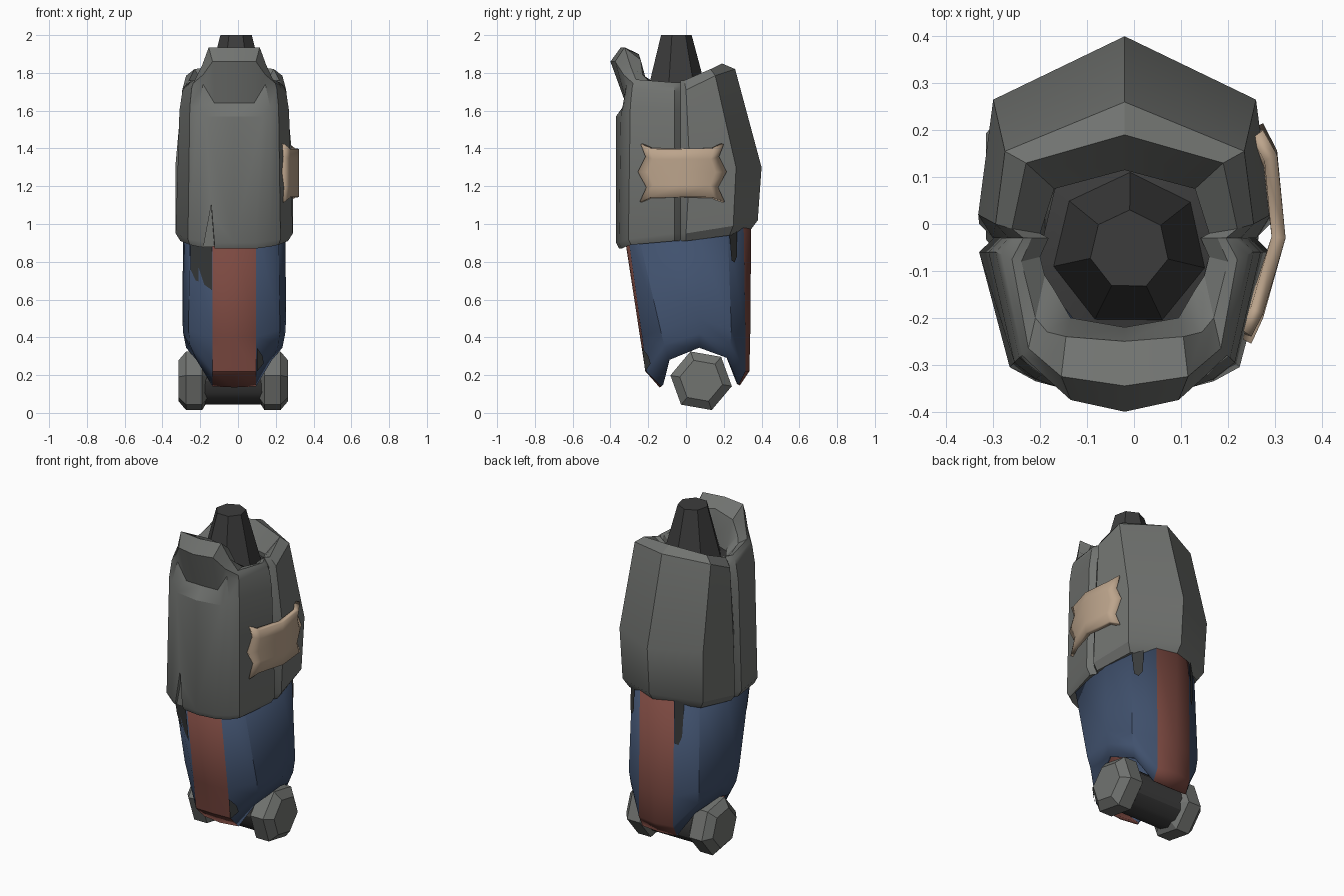
import bpy, bmesh, math
from mathutils import Vector

if "Cube" in bpy.data.objects:
    bpy.data.objects.remove(bpy.data.objects["Cube"])

CX = -0.02  # mirror plane of the body


def mat(name, col):
    m = bpy.data.materials.new(name)
    m.diffuse_color = (*col, 1)
    m.use_nodes = True
    m.node_tree.nodes["Principled BSDF"].inputs["Base Color"].default_value = m.diffuse_color
    return m


GREY = mat("armour grey", (0.165, 0.172, 0.163))
DARK = mat("dark metal", (0.045, 0.045, 0.045))
BLUE = mat("blue paint", (0.052, 0.083, 0.155))
RED = mat("red stripe", (0.20, 0.066, 0.052))
TAN = mat("tan tape", (0.50, 0.37, 0.26))
CHIP = mat("chipped paint", (0.042, 0.045, 0.045))


def finish(name, bm, mats, angle=30):
    bmesh.ops.recalc_face_normals(bm, faces=bm.faces)
    me = bpy.data.meshes.new(name)
    bm.to_mesh(me)
    bm.free()
    ob = bpy.data.objects.new(name, me)
    bpy.context.collection.objects.link(ob)
    for m in mats:
        me.materials.append(m)
    bpy.ops.object.select_all(action='DESELECT')
    ob.select_set(True)
    bpy.context.view_layer.objects.active = ob
    if angle:
        bpy.ops.object.shade_smooth_by_angle(angle=math.radians(angle))
    return ob


def apply(ob, kind, **props):
    m = ob.modifiers.new(kind, kind)
    for k, v in props.items():
        setattr(m, k, v)
    bpy.context.view_layer.objects.active = ob
    bpy.ops.object.modifier_apply(modifier=m.name)


def loft(cols, wrap_cols=False, wrap_rows=False, caps=False):
    """Skin a grid of points; cols is a list of point columns."""
    bm = bmesh.new()
    vs = [[bm.verts.new(p) for p in c] for c in cols]
    n, r = len(vs), len(vs[0])
    for i in range(n if wrap_cols else n - 1):
        a, b = vs[i], vs[(i + 1) % n]
        for j in range(r if wrap_rows else r - 1):
            k = (j + 1) % r
            bm.faces.new((a[j], b[j], b[k], a[k]))
    if caps and wrap_rows:
        bm.faces.new(vs[0])
        bm.faces.new(vs[-1])
    elif caps:
        bm.faces.new([c[0] for c in vs])
        bm.faces.new([c[-1] for c in vs])
    return bm


def mirrored(cols):
    """First column lies on the mirror plane; returns left..right columns."""
    side = lambda c, s: [(CX + s * x, y, z) for x, y, z in c]
    return [side(c, -1) for c in cols[:0:-1]] + [side(c, 1) for c in cols]


def shell(cols):
    """Thick half shell with a bevelled seam edge and an inner wall."""
    cols = [c + [(c[0][0] * .75, c[0][1] * .75, .93)] for c in cols]
    cols.append([(x * .9, -.03, z) for x, y, z in cols[-1]])
    return loft(mirrored(cols), wrap_rows=True, caps=True)


# front armour: centre, lip edge, lip side, corner and seam profiles
front = [
    [(0, -.355, .87), (0, -.37, .90), (0, -.37, 1.57), (0, -.32, 1.64),
     (0, -.40, 1.86), (0, -.345, 1.935), (0, -.25, 1.90), (0, -.22, 1.72)],
    [(.115, -.34, .87), (.115, -.355, .90), (.15, -.345, 1.57), (.105, -.315, 1.64),
     (.115, -.375, 1.86), (.135, -.325, 1.935), (.125, -.24, 1.87), (.115, -.20, 1.72)],
    [(.19, -.32, .88), (.19, -.335, .91), (.19, -.33, 1.62), (.165, -.315, 1.74),
     (.165, -.33, 1.79), (.17, -.295, 1.84), (.165, -.23, 1.79), (.15, -.14, 1.71)],
    [(.235, -.29, .89), (.245, -.305, .92), (.235, -.295, 1.62), (.225, -.285, 1.72),
     (.218, -.28, 1.745), (.205, -.265, 1.765), (.19, -.2, 1.76), (.17, -.11, 1.71)],
    [(.285, -.06, .91), (.31, -.06, .95), (.29, -.06, 1.6), (.275, -.06, 1.70),
     (.262, -.065, 1.73), (.24, -.075, 1.75), (.22, -.08, 1.745), (.18, -.07, 1.71)],
]
armour = finish("front_armour", shell(front), [GREY])

# torn notch in the lower front edge
bm = bmesh.new()
tri = [(-.14, 1.10), (-.20, .84), (-.115, .84)]
a = [bm.verts.new((x, -.46, z)) for x, z in tri]
b = [bm.verts.new((x * .8 - .03, -.325, z)) for x, z in tri]
bm.faces.new(a)
bm.faces.new(b)
for i in range(3):
    j = (i + 1) % 3
    bm.faces.new((a[i], a[j], b[j], b[i]))
cutter = finish("notch_cutter", bm, [GREY], 0)
cutter.hide_render = True
apply(armour, 'BOOLEAN', object=cutter, operation='DIFFERENCE', solver='EXACT')
bpy.data.objects.remove(cutter)

# back armour: centre, corner and seam profiles
back = [
    [(0, .335, .96), (0, .38, 1.02), (0, .40, 1.30), (0, .26, 1.82),
     (0, .19, 1.85), (0, .115, 1.72)],
    [(.24, .23, .94), (.27, .25, .99), (.28, .265, 1.30), (.255, .155, 1.785),
     (.21, .13, 1.82), (.15, .075, 1.72)],
    [(.285, 0, .91), (.31, 0, .95), (.312, .02, 1.30), (.275, 0, 1.71),
     (.24, -.01, 1.76), (.18, -.02, 1.71)],
]
finish("back_armour", shell(back), [GREY])


def turned(name, profile, sides, place, m, phase=0.0):
    """Turned solid; profile holds (radius, axial position)."""
    cols = []
    for i in range(sides):
        t = phase + math.tau * i / sides
        cols.append([place(r * math.cos(t), r * math.sin(t), h) for r, h in profile])
    return finish(name, loft(cols, wrap_cols=True, caps=True), [m])


# neck and hidden core
turned("neck", [(.205, 1.0), (.205, 1.69), (.165, 1.70), (.085, 2.0)], 7,
       lambda a, b, h: (a - .01, b - .055, h), DARK, math.radians(38))

# axle and its two bevelled hexagonal caps
turned("axle", [(.125, -.2), (.125, .15)], 12,
       lambda a, b, h: (h, a + .08, b + .17), DARK)
for name, s in (("left_axle_cap", -1), ("right_axle_cap", 1)):
    turned(name, [(.115, .135), (.165, .165), (.165, .25), (.115, .29)], 6,
           lambda a, b, h: (CX - .005 + s * h, a + .08, b + .17), GREY, math.radians(-10))

# lower sleeve, profiles from front centre round to back centre
sleeve = [
    [(0, -.335, 1.0), (0, -.243, .40), (0, -.215, .22), (0, -.14, .135)],
    [(.115, -.315, 1.0), (.115, -.232, .40), (.115, -.21, .22), (.115, -.13, .14)],
    [(.235, -.265, 1.0), (.242, -.135, .44), (.235, -.115, .36), (.20, -.09, .28)],
    [(.27, .05, 1.0), (.275, .07, .50), (.27, .07, .42), (.255, .07, .345)],
    [(.225, .22, 1.0), (.235, .24, .44), (.225, .235, .36), (.20, .22, .29)],
    [(.115, .305, 1.0), (.115, .315, .40), (.115, .315, .22), (.115, .28, .15)],
    [(0, .345, 1.0), (0, .34, .40), (0, .335, .22), (0, .285, .145)],
]
left = [[(CX - x, y, z) for x, y, z in c] for c in sleeve[-2:0:-1]]
right = [[(CX + x, y, z) for x, y, z in c] for c in sleeve]
ob = finish("lower_sleeve", loft(right + left, wrap_cols=True), [BLUE, RED])
for p in ob.data.polygons:  # the centre strips are red
    p.material_index = int(abs(p.center.x - CX) < .08)
apply(ob, 'SOLIDIFY', thickness=.015, offset=-1)


def chip(name, side, c0, c1, row, uv):
    """Thin paint chip on one sleeve facet, given in facet coordinates."""
    q = [Vector((CX + side * x, y, z)) for x, y, z in
         (sleeve[c0][row], sleeve[c1][row], sleeve[c0][row + 1], sleeve[c1][row + 1])]
    n = (q[1] - q[0]).cross(q[2] - q[0]).normalized()
    if n.dot(q[0] - Vector((CX, .04, q[0].z))) < 0:
        n = -n
    bm = bmesh.new()
    bm.faces.new([bm.verts.new(q[0].lerp(q[1], u).lerp(q[2].lerp(q[3], u), v) + n * .008)
                  for u, v in uv])
    ob = finish(name, bm, [CHIP], 0)
    if ob.data.polygons[0].normal.dot(n) < 0:
        ob.data.flip_normals()


chip("front_chip", -1, 1, 2, 0,
     [(0, .05), (.95, .05), (.93, .42), (.7, .52), (.45, .53), (.2, .56), (0, .58)])
chip("right_back_chip", 1, 4, 5, 0, [(0, .03), (.5, .03), (.45, .3), (.28, .36), (.1, .34), (.05, .2)])
chip("left_back_chip", -1, 5, 4, 0, [(0, .03), (.4, .03), (.32, .4), (.18, .48), (.03, .46)])
chip("stripe_chip", 1, 1, 2, 1, [(0, .3), (.25, .7), (.3, 1), (0, 1)])

# tape patch with torn zigzag ends, wrapped over the right seam
zig = [(1.13, 0), (1.20, -.035), (1.275, .01), (1.35, -.03), (1.41, -.005)]
path = [(.25, -.245, -1), (.275, -.195, -.6), (.323, -.03, 0), (.305, .15, .6), (.275, .205, 1)]
cols = [[(x, y + k * d, z + (.012 if abs(k) == 1 else -.012) * (z - 1.27) / .14)
         for z, d in zig] for x, y, k in path]
ob = finish("tape_patch", loft(cols), [TAN])
if sum(p.normal.x for p in ob.data.polygons) < 0:
    ob.data.flip_normals()
apply(ob, 'SOLIDIFY', thickness=.03, offset=-1)
